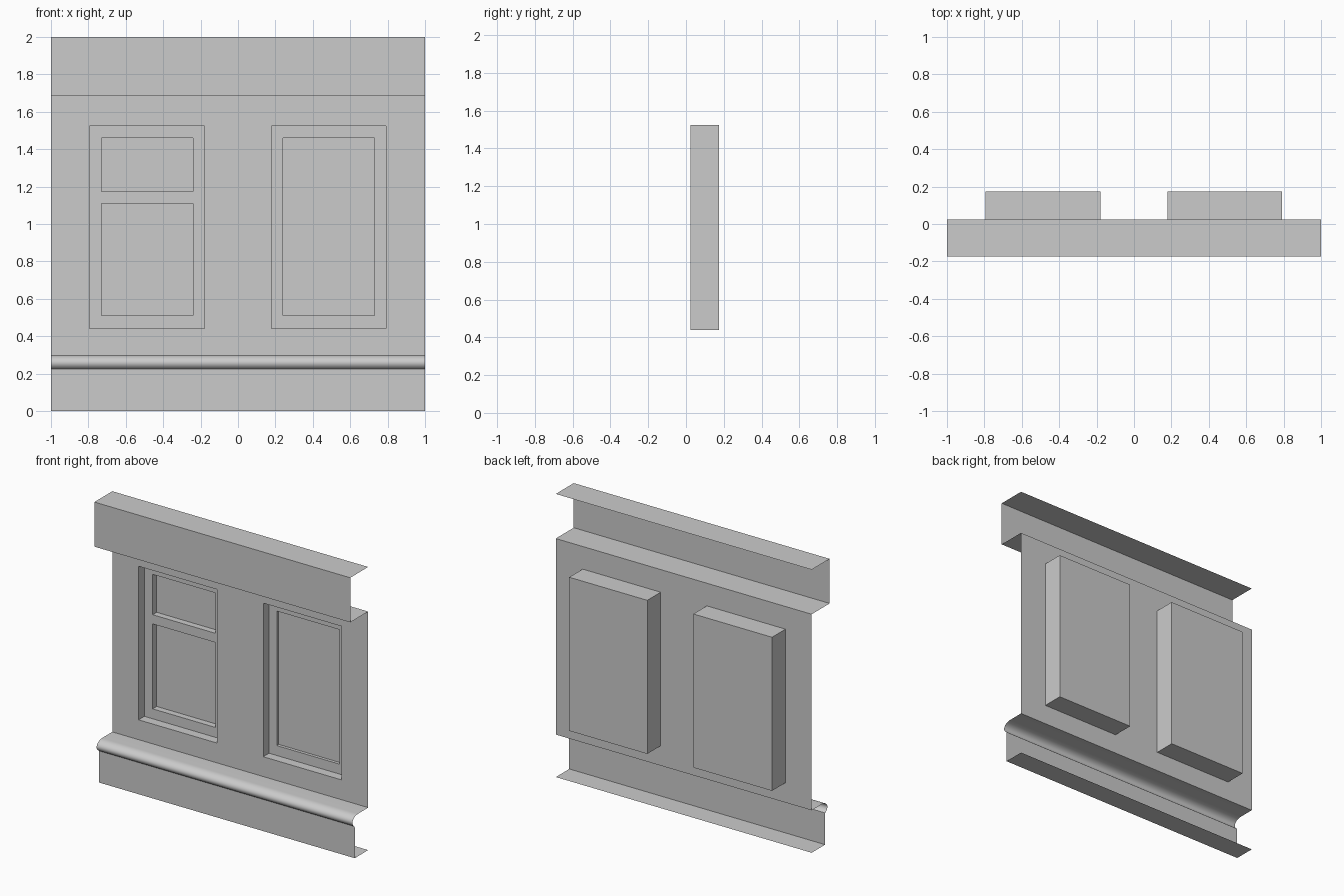
import bpy, bmesh, math

cube = bpy.data.objects.get("Cube")
if cube:
    bpy.data.objects.remove(cube, do_unlink=True)

GREY = (0.6, 0.6, 0.6, 1)
plaster = bpy.data.materials.new("plain grey")
plaster.use_nodes = True
plaster.diffuse_color = GREY
plaster.node_tree.nodes["Principled BSDF"].inputs["Base Color"].default_value = GREY

WALL_Y, FRAME_Y, BACK_Y = 0.025, 0.09, 0.175
Z_LOW, Z_HIGH = 0.3, 1.685


def make_object(name, bm):
    bmesh.ops.remove_doubles(bm, verts=bm.verts, dist=0.0001)
    mesh = bpy.data.meshes.new(name)
    bm.to_mesh(mesh)
    bm.free()
    mesh.materials.append(plaster)
    obj = bpy.data.objects.new(name, mesh)
    bpy.context.collection.objects.link(obj)
    return obj


def quad(bm, points):
    bm.faces.new([bm.verts.new(p) for p in points])


def sheet(bm, y, rect, holes=()):
    """Front-facing sheet with rectangular holes; rect is x0, x1, z0, z1."""
    xs = sorted({v for r in (rect, *holes) for v in r[:2]})
    zs = sorted({v for r in (rect, *holes) for v in r[2:]})
    for a, b in zip(xs, xs[1:]):
        for c, d in zip(zs, zs[1:]):
            x, z = (a + b) / 2, (c + d) / 2
            if not any(h[0] < x < h[1] and h[2] < z < h[3] for h in holes):
                quad(bm, [(a, y, c), (b, y, c), (b, y, d), (a, y, d)])


def tunnel(bm, rect, y0, y1, outward=False):
    """Four side walls of a rectangle running from y0 back to y1."""
    a, b, c, d = rect
    ring = [(a, c), (b, c), (b, d), (a, d)]
    if outward:
        ring.reverse()
    for (xa, za), (xb, zb) in zip(ring, ring[1:] + ring[:1]):
        quad(bm, [(xa, y0, za), (xa, y1, za), (xb, y1, zb), (xb, y0, zb)][::-1])


def extrude_profile(name, profile):
    """Sweep a y, z profile, listed top to bottom, across the wall's width."""
    bm = bmesh.new()
    for (ya, za), (yb, zb) in zip(profile, profile[1:]):
        quad(bm, [(-1, ya, za), (-1, yb, zb), (1, yb, zb), (1, ya, za)])
    obj = make_object(name, bm)
    bpy.ops.object.select_all(action='DESELECT')
    obj.select_set(True)
    bpy.context.view_layer.objects.active = obj
    bpy.ops.object.shade_smooth_by_angle(angle=math.radians(50))


# Window layouts: opening, glazed panes, and depth of the glass
windows = {
    "right_window": ((-0.795, -0.18, 0.44, 1.525),
                     [(-0.73, -0.24, 0.51, 1.11), (-0.73, -0.24, 1.175, 1.46)], 0.135),
    "left_window": ((0.18, 0.79, 0.44, 1.525), [(0.24, 0.73, 0.51, 1.46)], 0.112),
}

# Wall sheet with two openings
bm = bmesh.new()
sheet(bm, WALL_Y, (-1, 1, Z_LOW, Z_HIGH), [w[0] for w in windows.values()])
make_object("wall", bm)

for name, (opening, panes, glass_y) in windows.items():
    # Box behind the opening
    bm = bmesh.new()
    tunnel(bm, opening, WALL_Y, BACK_Y, outward=True)
    a, b, c, d = opening
    quad(bm, [(a, BACK_Y, c), (a, BACK_Y, d), (b, BACK_Y, d), (b, BACK_Y, c)])
    make_object(name + "_box", bm)
    # Frame with recessed panes
    bm = bmesh.new()
    sheet(bm, FRAME_Y, opening, panes)
    for pane in panes:
        tunnel(bm, pane, FRAME_Y, glass_y)
    make_object(name + "_frame", bm)
    bm = bmesh.new()
    for pane in panes:
        sheet(bm, glass_y, pane)
    make_object(name + "_panes", bm)

# Top band: flange, face and soffit
extrude_profile("top_band", [(WALL_Y, 2), (-0.175, 2), (-0.175, Z_HIGH), (WALL_Y, Z_HIGH)])

# Rounded sill moulding, from the wall out over the nose to the plinth
nose = [(-0.09 - 0.06 * math.sin(t), 0.258 + 0.042 * math.cos(t))
        for t in (math.radians(a) for a in range(0, 145, 12))]
extrude_profile("sill_moulding", [(WALL_Y, Z_LOW)] + nose + [(-0.125, 0.217)])

# Plinth face and its bottom flange
extrude_profile("plinth", [(-0.125, 0.217), (-0.125, 0), (WALL_Y, 0)])
